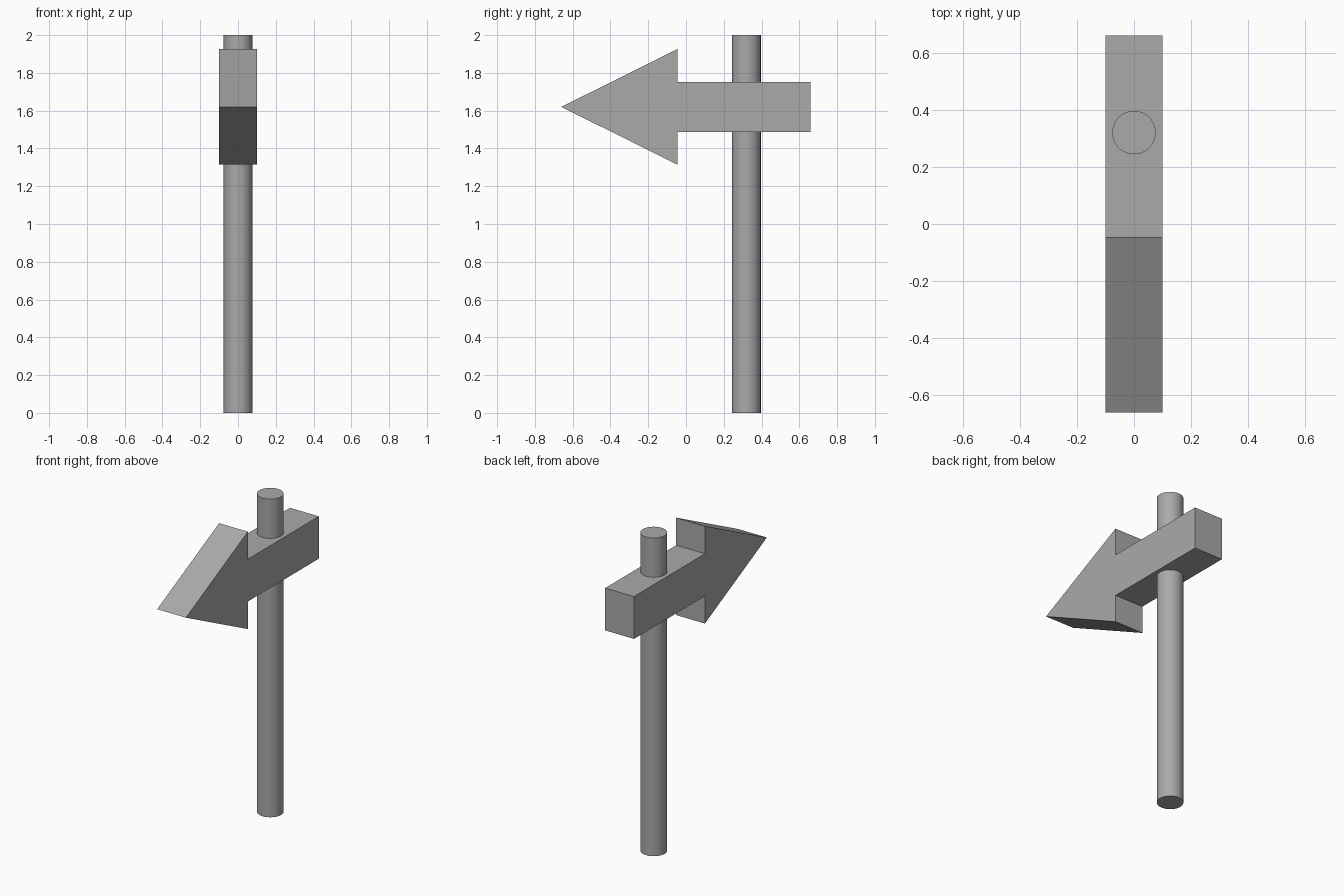
import bpy
import bmesh
import math

cube = bpy.data.objects.get("Cube")
if cube:
    bpy.data.objects.remove(cube, do_unlink=True)

# One grey for the whole sign
grey = bpy.data.materials.new("plain grey")
grey.use_nodes = True
colour = (0.4, 0.4, 0.4, 1)
grey.diffuse_color = colour
grey.node_tree.nodes["Principled BSDF"].inputs["Base Color"].default_value = colour

# Round post
post_radius, post_height = 0.076, 2.0
bpy.ops.mesh.primitive_cylinder_add(vertices=48, radius=post_radius, depth=post_height,
                                    location=(0, 0.32, post_height / 2))
post = bpy.context.object
post.name = "post"
post.data.materials.append(grey)
bpy.ops.object.shade_smooth_by_angle(angle=math.radians(30))

# Arrow board: half outline (y, height from centre line), mirrored and extruded
mid_z, half_width = 1.62, 0.1
upper = [(-0.045, 0.306), (-0.045, 0.133), (0.66, 0.133)]
outline = [(-0.66, 0)] + upper + [(y, -h) for y, h in reversed(upper)]

bm = bmesh.new()
side = bm.faces.new([bm.verts.new((-half_width, y, mid_z + h)) for y, h in outline])
extruded = bmesh.ops.extrude_face_region(bm, geom=[side], use_keep_orig=True)
moved = [v for v in extruded["geom"] if isinstance(v, bmesh.types.BMVert)]
bmesh.ops.translate(bm, verts=moved, vec=(2 * half_width, 0, 0))
bmesh.ops.recalc_face_normals(bm, faces=bm.faces)
mesh = bpy.data.meshes.new("arrow_board")
bm.to_mesh(mesh)
bm.free()
mesh.materials.append(grey)
arrow = bpy.data.objects.new("arrow_board", mesh)
bpy.context.collection.objects.link(arrow)
